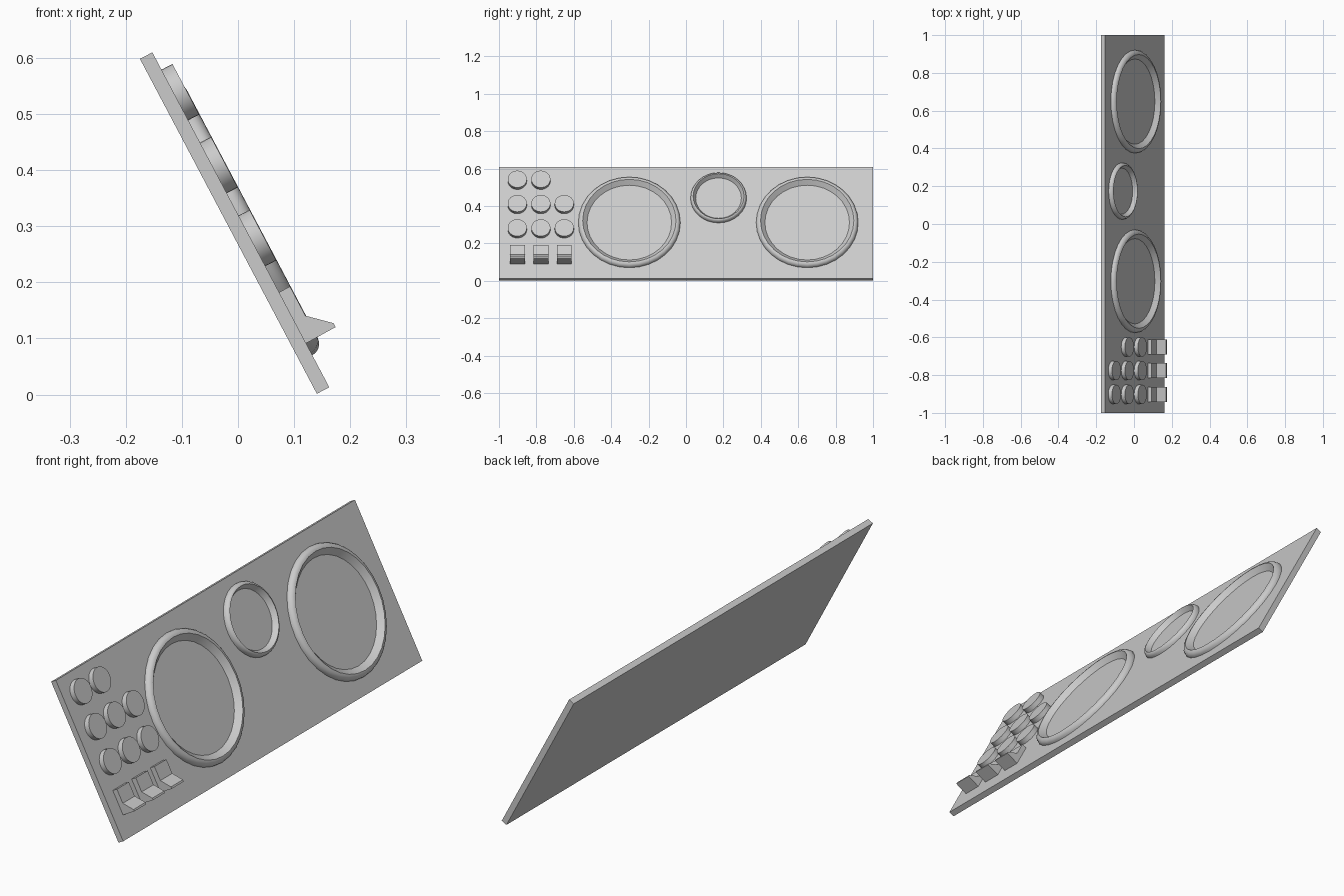
import bpy, bmesh, math
from mathutils import Matrix, Vector

cube = bpy.data.objects.get("Cube")
if cube:
    bpy.data.objects.remove(cube, do_unlink=True)

grey = bpy.data.materials.new("plain_grey")
grey.use_nodes = True
grey.diffuse_color = (0.6, 0.6, 0.6, 1)
grey.node_tree.nodes["Principled BSDF"].inputs["Base Color"].default_value = (0.6, 0.6, 0.6, 1)

# Panel frame: local x runs along the panel, local y up its slope, local z out of its face
up = Vector((-0.467, 0, 0.884)).normalized()
along = Vector((0, 1, 0))
out = along.cross(up)
tilt = Matrix((along, up, out)).transposed().to_4x4()
tilt.translation = (0.005, 0, 0.3115)


def add_part(name, bm, x=0, y=0, smooth=False):
    bmesh.ops.recalc_face_normals(bm, faces=bm.faces)
    mesh = bpy.data.meshes.new(name)
    bm.to_mesh(mesh)
    bm.free()
    mesh.materials.append(grey)
    obj = bpy.data.objects.new(name, mesh)
    bpy.context.collection.objects.link(obj)
    obj.matrix_world = tilt @ Matrix.Translation((x, y, 0))
    if smooth:
        bpy.ops.object.select_all(action='DESELECT')
        obj.select_set(True)
        bpy.context.view_layer.objects.active = obj
        bpy.ops.object.shade_smooth_by_angle(angle=math.radians(40))
    return obj


def rim(name, x, y, outer, inner, height, sides=32):
    """Raised ring: rounded outside, sloping inside."""
    crest = (outer + inner) / 2
    steps = 5
    profile = [(crest + (outer - crest) * math.cos(a), height * math.sin(a))
               for a in (i * math.pi / 2 / steps for i in range(steps + 1))]
    profile.append((inner, 0))
    bm = bmesh.new()
    verts = [bm.verts.new((r, 0, h)) for r, h in profile]
    edges = [bm.edges.new(pair) for pair in zip(verts, verts[1:])]
    bmesh.ops.spin(bm, geom=verts + edges, cent=(0, 0, 0), axis=(0, 0, 1),
                   angle=math.tau, steps=sides, use_merge=True)
    bmesh.ops.remove_doubles(bm, verts=bm.verts, dist=0.0001)
    add_part(name, bm, x, y, smooth=True)


def button(name, x, y, radius=0.051, height=0.022):
    bm = bmesh.new()
    bmesh.ops.create_cone(bm, cap_ends=True, segments=32, radius1=radius, radius2=radius,
                          depth=height, matrix=Matrix.Translation((0, 0, height / 2)))
    add_part(name, bm, x, y, smooth=True)


def switch(name, x, width=0.08):
    """Rocker with a flat upper pad and a raised lower lip."""
    profile = [(-0.146, 0), (-0.146, 0.022), (-0.205, 0.022),
               (-0.240, 0.06), (-0.248, 0.06), (-0.249, 0)]
    bm = bmesh.new()
    side = bm.faces.new([bm.verts.new((-width / 2, v, h)) for v, h in profile])
    ext = bmesh.ops.extrude_face_region(bm, geom=[side], use_keep_orig=True)
    moved = [g for g in ext["geom"] if isinstance(g, bmesh.types.BMVert)]
    bmesh.ops.translate(bm, verts=moved, vec=(width, 0, 0))
    add_part(name, bm, x)


# Backing panel
panel = bmesh.new()
bmesh.ops.create_cube(panel, size=1, matrix=Matrix.Translation((0, 0, -0.0125))
                      @ Matrix.Diagonal((2, 0.675, 0.025, 1)))
add_part("panel", panel)

# Gauge rims
rim("large_rim_near", -0.303, 0, 0.273, 0.226, 0.023)
rim("large_rim_far", 0.648, 0, 0.273, 0.226, 0.023)
rim("small_rim", 0.174, 0.148, 0.15, 0.122, 0.022)

# Buttons in rows, the upper row one short, with switches below
columns = (-0.902, -0.776, -0.651)
for row, y in enumerate((0.2515, 0.1045, -0.0425)):
    for col, x in enumerate(columns[:2] if row == 0 else columns):
        button(f"button_{row + 1}_{col + 1}", x, y)
for col, x in enumerate(columns):
    switch(f"switch_{col + 1}", x)
